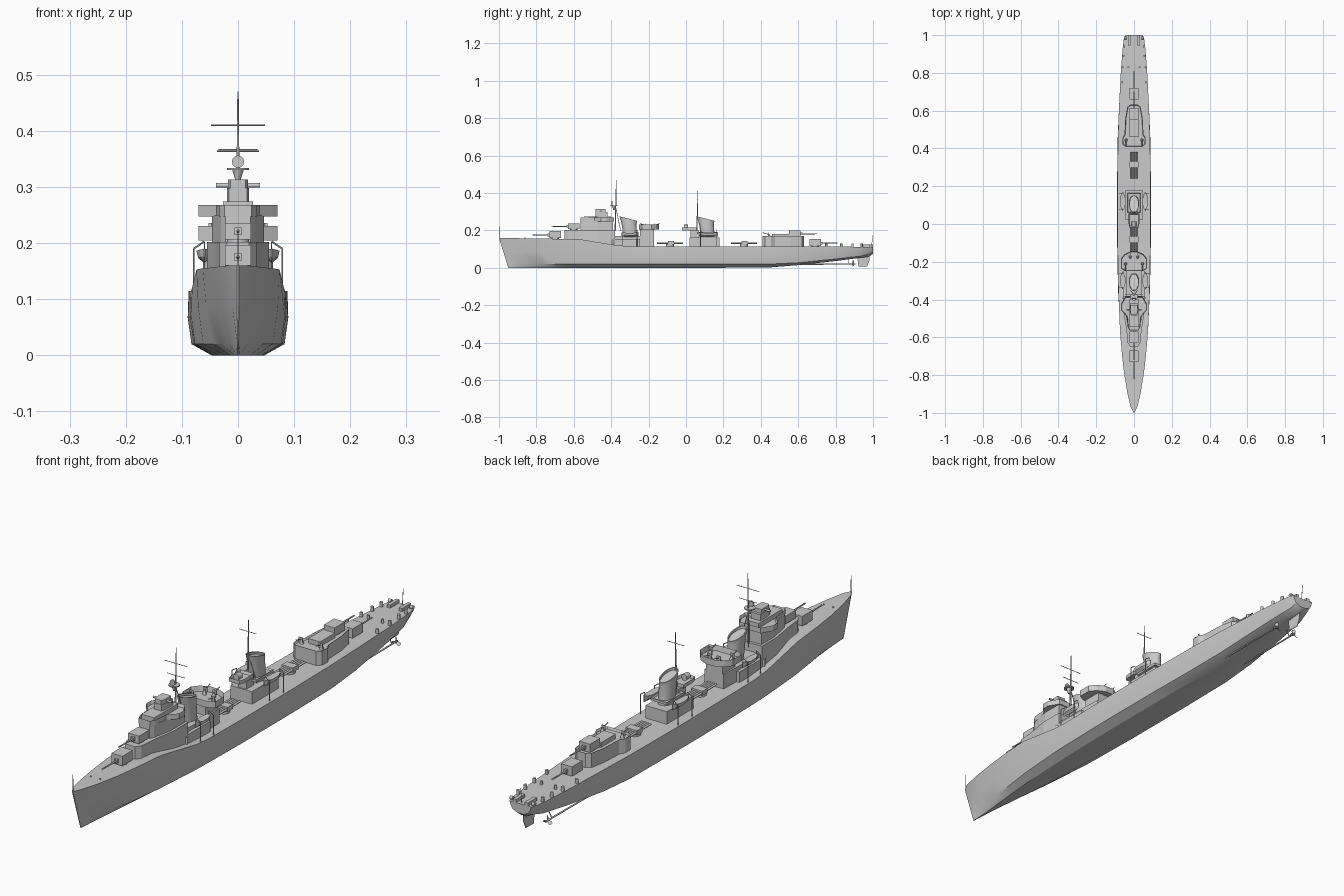
import bpy, bmesh, math
from mathutils import Vector

if "Cube" in bpy.data.objects:
    bpy.data.objects.remove(bpy.data.objects["Cube"])


def make(name, bm, smooth=None):
    bmesh.ops.recalc_face_normals(bm, faces=bm.faces)
    me = bpy.data.meshes.new(name)
    bm.to_mesh(me)
    bm.free()
    ob = bpy.data.objects.new(name, me)
    bpy.context.collection.objects.link(ob)
    if smooth:
        bpy.ops.object.select_all(action='DESELECT')
        bpy.context.view_layer.objects.active = ob
        ob.select_set(True)
        bpy.ops.object.shade_smooth_by_angle(angle=math.radians(smooth))
    return ob


def loft(name, rings, smooth=None):
    bm = bmesh.new()
    vs = [[bm.verts.new(p) for p in r] for r in rings]
    n = len(rings[0])
    for a, b in zip(vs, vs[1:]):
        for i in range(n):
            j = (i + 1) % n
            bm.faces.new((a[i], a[j], b[j], b[i]))
    bm.faces.new(vs[0])
    bm.faces.new(vs[-1])
    return make(name, bm, smooth)


def prism(name, half, z0, z1, recess=0.0, wall=0.004):
    """Mirrored half outline pulled up; recess sinks the top to leave a parapet."""
    pts = half + [(-x, y) for x, y in reversed(half) if x > 0]
    bm = bmesh.new()
    lo = [bm.verts.new((x, y, z0)) for x, y in pts]
    hi = [bm.verts.new((x, y, z1)) for x, y in pts]
    for i in range(len(pts)):
        j = (i + 1) % len(pts)
        bm.faces.new((lo[i], lo[j], hi[j], hi[i]))
    bm.faces.new(lo)
    top = bm.faces.new(hi)
    bmesh.ops.recalc_face_normals(bm, faces=bm.faces)
    if recess:
        bmesh.ops.inset_region(bm, faces=[top], thickness=wall, use_even_offset=True)
        for v in top.verts:
            v.co.z -= recess
    return make(name, bm)


def box(name, x0, x1, y0, y1, z0, z1):
    return loft(name, [[(x0, y0, z), (x1, y0, z), (x1, y1, z), (x0, y1, z)] for z in (z0, z1)])


def rod(name, p, q, r, r2=None, seg=8):
    p, q = Vector(p), Vector(q)
    bm = bmesh.new()
    bmesh.ops.create_cone(bm, cap_ends=True, segments=seg, radius1=r,
                          radius2=r if r2 is None else r2, depth=(q - p).length)
    bm.transform((q - p).to_track_quat('Z', 'Y').to_matrix().to_4x4())
    bmesh.ops.translate(bm, vec=(p + q) / 2, verts=bm.verts)
    return make(name, bm, 50)


# Hull: y, deck width, deck z, chine width, chine z, bottom width, bottom z
stations = [
    (-1, .002, .16, .001, .02, .0006, 0), (-.97, .017, .16, .004, .02, .002, 0),
    (-.9, .034, .158, .015, .02, .006, 0), (-.8, .051, .156, .031, .02, .014, 0),
    (-.7, .063, .155, .046, .02, .023, 0), (-.57, .074, .153, .062, .02, .033, 0),
    (-.37, .082, .12, .077, .02, .042, 0), (-.3, .084, .115, .079, .02, .044, 0),
    (-.1, .087, .115, .083, .02, .047, 0), (.2, .088, .115, .083, .02, .047, 0),
    (.45, .085, .115, .08, .02, .043, .002), (.6, .08, .115, .073, .027, .036, .014),
    (.8, .07, .113, .06, .047, .028, .036), (.93, .06, .112, .048, .062, .02, .053),
    (.98, .054, .112, .036, .073, .012, .06), (1, .046, .112, .034, .085, .012, .075)]
rings = []
for y, wd, zd, wc, zc, wb, zb in stations:
    rake = .05 * max(0, min(1, (-y - .6) / .4))
    wm = (wd + wc) / 2 + .05 * wc
    half = [(wd, zd), (wm, zc + (zd - zc) * .5), (wc, zc), (wb, zb)]
    sec = half + [(-x, z) for x, z in reversed(half)]
    rings.append([(x, y + rake * (1 - z / zd), z) for x, z in sec])
loft("hull", rings, 25)

# Forward superstructure
prism("forward_deckhouse", [(.02, -.65), (.033, -.63), (.04, -.56), (.055, -.47), (.055, -.38)], .12, .202)
prism("bridge_lower", [(.022, -.565), (.03, -.55), (.046, -.47), (.046, -.39)], .2, .25)
prism("bridge_upper", [(.024, -.565), (.033, -.545), (.038, -.49), (.07, -.455), (.07, -.425),
                       (.046, -.385)], .247, .268, .012)
prism("bridge_house", [(.027, -.545), (.027, -.4)], .25, .274)
prism("director_base", [(.016, -.485), (.02, -.47), (.02, -.42)], .272, .298)
prism("director", [(.013, -.483), (.018, -.47), (.018, -.43)], .298, .313)
rod("rangefinder", (-.039, -.455, .303), (.039, -.455, .303), .004)

# Midships and aft deckhouses, gun platforms with parapets
prism("midship_deckhouse", [(.043, -.395), (.043, -.25), (.04, -.17)], .113, .17)
prism("midship_side_house", [(.055, -.385), (.055, -.245)], .113, .155)
prism("flak_tower", [(.035, -.245), (.035, -.17)], .17, .205)
prism("flak_platform", [(.045, -.25), (.07, -.235), (.07, -.185), (.05, -.16), (.018, -.145)],
      .205, .23, .02)
prism("second_funnel_house", [(.045, .02), (.045, .18)], .113, .163)
prism("searchlight_platform", [(.022, -.022), (.028, .0), (.028, .055)], .2, .215, .01)
prism("searchlight_tower", [(.018, .025), (.018, .07)], .163, .2)
prism("funnel_gallery", [(.035, .06), (.035, .165)], .18, .19, .006)
prism("aft_deckhouse", [(.045, .408), (.06, .422), (.062, .455), (.05, .475), (.046, .56),
                        (.035, .62), (.018, .632)], .113, .17, .008)
prism("aft_control_house", [(.025, .46), (.025, .55)], .16, .18)

# Raked oval funnels
for i, yc in enumerate((-.297, .117)):
    rs = []
    for z, dy, rx, ry, slope in ((.165, 0, .026, .036, 0), (.235, -.008, .026, .04, -.1),
                                 (.263, -.012, .026, .047, -.26), (.263, -.012, .022, .043, -.26),
                                 (.254, -.011, .022, .043, -.26)):
        rs.append([(rx * math.cos(t), yc + dy + ry * math.sin(t), z + slope * ry * math.sin(t))
                   for t in [k * math.tau / 24 for k in range(24)]])
    loft(f"funnel_{i + 1}", rs, 35)

# Main guns
for n, y, z, d, h in (("a", -.70, .154, -1, .043), ("b", -.60, .2, -1, .036),
                      ("x", .582, .16, 1, .038), ("y", .69, .111, 1, .042)):
    box(f"gun_house_{n}", -.023, .023, y - .031, y + .031, z + .006, z + h)
    rod(f"gun_base_{n}", (0, y, z - .003), (0, y, z + .007), .02, seg=16)
    rod(f"gun_barrel_{n}", (0, y, z + .02), (0, y + d * .12, z + .022), .0035, .0025)
    box(f"gun_mantlet_{n}", -.006, .006, min(y, y + d * .04), max(y, y + d * .04), z + .014, z + .028)

# Light guns
for i, (x, y, z, d) in enumerate(((.045, -.21, .21, -1), (.02, -.175, .21, 1), (.042, .445, .162, -1))):
    for s in (-1, 1):
        rod(f"light_gun_mount_{i}", (s * x, y, z), (s * x, y, z + .016), .008, .004)
        rod(f"light_gun_barrel_{i}", (s * x, y, z + .016), (s * x, y + d * .035, z + .026), .0018)
        box(f"light_gun_shield_{i}", s * x - .008, s * x + .008, y + d * .006 - .001,
            y + d * .006 + .001, z + .008, z + .026)
rod("searchlight", (0, -.012, .218), (0, .012, .218), .012, seg=12)

# Torpedo tubes
for k, yc in enumerate((-.085, .31)):
    rod(f"torpedo_turntable_{k}", (0, yc, .113), (0, yc, .127), .022, seg=16)
    box(f"torpedo_frame_{k}", -.024, .024, yc - .012, yc + .02, .125, .142)
    for x in (-.018, -.009, 0, .009, .018):
        rod(f"torpedo_tube_{k}", (x, yc - .07, .132), (x, yc + .07, .132), .0042)

# Masts with yards
for n, y, zb, top, yards in (("fore", -.375, .2, .47, ((.364, .037), (.41, .048))),
                             ("main", .06, .165, .41, ((.366, .035),))):
    rod(f"{n}_mast", (0, y - .003, zb), (0, y + (.002 if n == "fore" else .004), top), .004, .0012)
    for z, w in yards:
        rod(f"{n}_yard", (-w, y, z), (w, y, z), .0013, seg=6)
    for s in (-1, 1):
        rod(f"{n}_mast_leg", (s * .02, y + .025, zb), (0, y, zb + .12), .0018, seg=6)
rod("lookout_platform", (0, -.385, .33), (0, -.385, .334), .02, seg=12)
rod("lookout_bracket", (0, -.385, .31), (0, -.385, .33), .004, .01)
rod("lookout_aerial", (0, -.397, .345), (0, -.392, .345), .011, seg=12)
rod("bow_staff", (0, -.996, .155), (0, -.997, .222), .0012, seg=6)
rod("stern_staff", (0, .992, .11), (0, .998, .172), .0012, seg=6)

# Boats hanging from davits
for yc, L in ((-.3, .045), (.12, .05)):
    for s in (-1, 1):
        rs = []
        for t in (-1, -.75, -.35, .35, .75, 1):
            w = .014 * (1 - abs(t) ** 2.5) + .001
            zt = .186 + .004 * t * t
            rs.append([(s * .06 + a * w, yc + t * L, zt - b * .022)
                       for a, b in ((-1, 0), (-.8, .6), (0, 1), (.8, .6), (1, 0))])
        loft("boat", rs)
        for e in (-.85, .85):
            y = yc + e * L
            rod("davit_post", (s * .079, y, .112), (s * .079, y, .19), .0018, seg=6)
            rod("davit_arm", (s * .079, y, .19), (s * .06, y, .203), .0016, seg=6)
            rod("davit_fall", (s * .06, y, .203), (s * .06, y, .18), .0008, seg=4)

for s in (-1, 1):
    # Stern depth charge gear
    for y, x in ((.75, .064), (.83, .06), (.89, .056), (.94, .052)):
        rod("depth_charge_thrower", (s * x, y, .11), (s * x, y, .13), .006)
    rod("aft_deck_vent", (s * .03, .83, .11), (s * .03, .83, .127), .005)
    box("depth_charge_rack", s * .025 - .007, s * .025 + .007, .945, 1, .11, .124)
    rod("smoke_canister", (s * .04, .985, .118), (s * .052, .985, .118), .007)
    # Shafts and propellers
    rod("propeller_shaft", (s * .042, .52, .018), (s * .042, .9, .02), .003)
    rod("shaft_strut", (s * .042, .87, .02), (s * .025, .87, .05), .002, seg=6)
    rod("propeller_hub", (s * .042, .888, .02), (s * .042, .905, .02), .005, .002)
    for k in range(3):
        a = math.pi / 2 + k * math.tau / 3
        dx, dz = math.cos(a), math.sin(a)
        loft("propeller_blade", [[(s * .042 + dx * r - dz * w * j, .895 + .004 * j + f, .02 + dz * r + dx * w * j)
             for j, f in ((-1, -.0005), (1, -.0005), (1, .0005), (-1, .0005))]
             for r, w in ((.003, .002), (.012, .006), (.019, .003))])
    # Anchor bits and side lockers
    rod("bollard", (s * .02, -.86, .155), (s * .02, -.86, .161), .003)
    rod("deck_winch", (s * .055, -.39, .11), (s * .055, -.39, .15), .006)

# Rudder
loft("rudder", [[(-.002, y0, z), (.002, y0, z), (.001, y1, z), (-.001, y1, z)]
                for z, y0, y1 in ((.008, .922, .968), (.04, .918, .982), (.075, .918, .982))])
